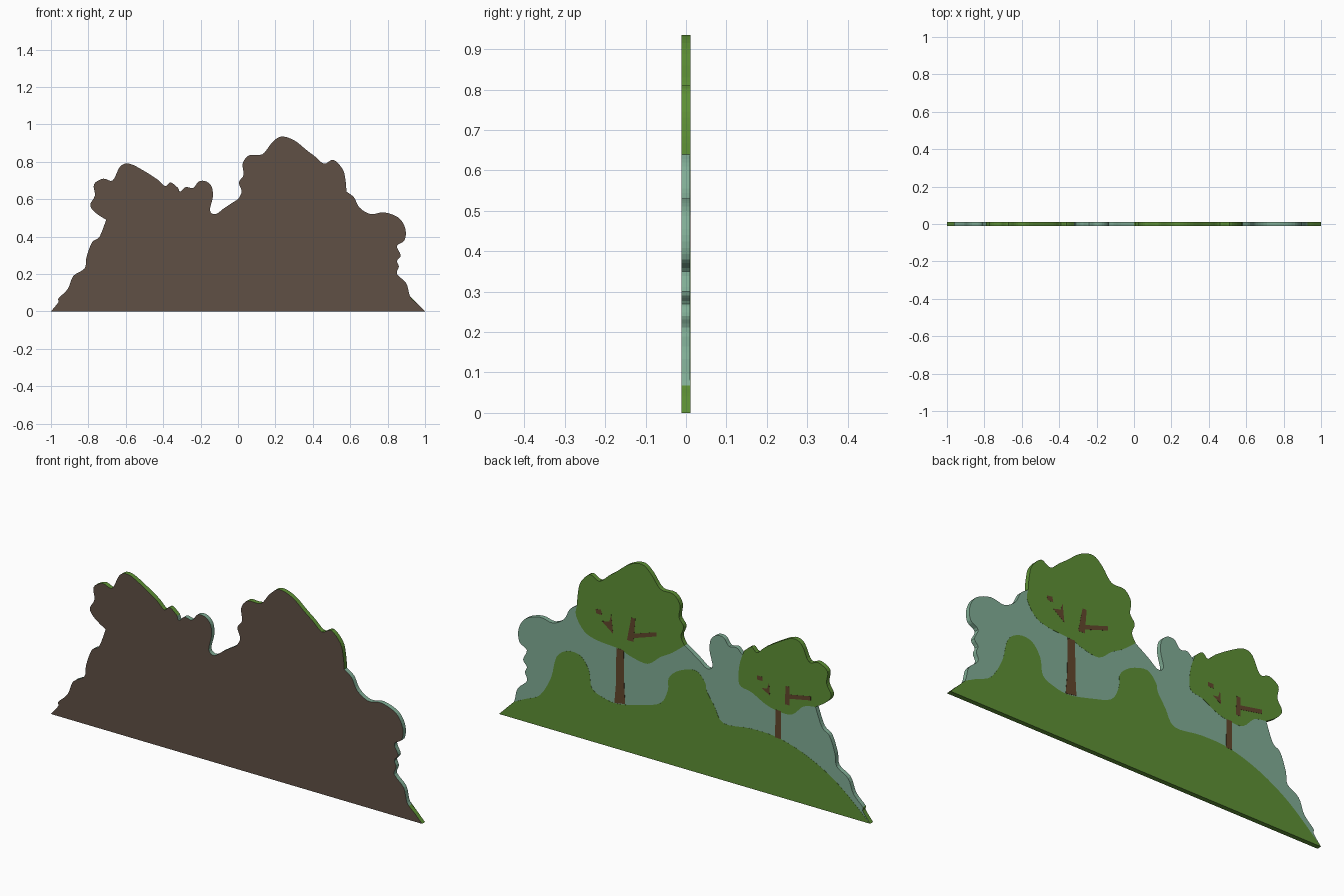
import bpy, bmesh

if "Cube" in bpy.data.objects:
    bpy.data.objects.remove(bpy.data.objects["Cube"])

HALF = 0.0115          # half thickness of the whole board
BACK = HALF - 0.001    # back face of the bare board


def material(name, rgb):
    m = bpy.data.materials.new(name)
    m.diffuse_color = tuple((c / 255) ** 2.2 for c in rgb) + (1,)
    m.use_nodes = True
    m.node_tree.nodes["Principled BSDF"].inputs["Base Color"].default_value = m.diffuse_color
    return m


PLAIN = material("plain brown card", (96, 81, 71))
TEAL = material("misty teal", (128, 172, 148))
GREEN = material("leaf green", (94, 143, 56))
BARK = material("bark brown", (98, 72, 48))


def smooth(pts, n=4):
    """Catmull-Rom curve through an open list of points."""
    out = []
    for i in range(len(pts) - 1):
        p0, p1, p2 = pts[max(i - 1, 0)], pts[i], pts[i + 1]
        p3 = pts[min(i + 2, len(pts) - 1)]
        for k in range(n):
            t = k / n
            out.append(tuple(
                0.5 * (2 * b + (c - a) * t + (2 * a - 5 * b + 4 * c - d) * t * t
                       + (3 * b - a - 3 * c + d) * t ** 3)
                for a, b, c, d in zip(p0, p1, p2, p3)))
    out.append(pts[-1])
    return out


def slab(name, outline, y0, y1, mats, rule=None):
    """Extrude an x-z outline from y0 to y1; rule picks a material slot per face."""
    bm = bmesh.new()
    f = bm.faces.new([bm.verts.new((x, y0, z)) for x, z in outline])
    ext = bmesh.ops.extrude_face_region(bm, geom=[f], use_keep_orig=True)
    for v in ext["geom"]:
        if isinstance(v, bmesh.types.BMVert):
            v.co.y = y1
    bmesh.ops.recalc_face_normals(bm, faces=bm.faces)
    if rule:
        for face in bm.faces:
            face.material_index = rule(face.normal, face.calc_center_median())
    me = bpy.data.meshes.new(name)
    bm.to_mesh(me)
    bm.free()
    for m in mats:
        me.materials.append(m)
    ob = bpy.data.objects.new(name, me)
    bpy.context.collection.objects.link(ob)
    return ob


# Silhouette, split where foliage changes colour
left_edge = smooth([(-1, 0), (-.96, .05), (-.96, .07), (-.91, .12), (-.88, .19), (-.82, .23),
                    (-.81, .29), (-.78, .37), (-.74, .40), (-.705, .49)])
small_top = smooth([(-.705, .49), (-.765, .53), (-.79, .57), (-.765, .62), (-.77, .68),
                    (-.72, .71), (-.67, .70), (-.63, .775), (-.58, .79), (-.50, .75),
                    (-.43, .705), (-.39, .67), (-.36, .69), (-.32, .66)])
middle_edge = smooth([(-.32, .66), (-.31, .64), (-.28, .665), (-.24, .66), (-.21, .695),
                      (-.17, .695), (-.14, .665), (-.135, .61), (-.15, .54), (-.12, .52),
                      (-.07, .555), (0, .60)])
big_top = smooth([(0, .60), (.02, .64), (.005, .69), (.03, .73), (.025, .79), (.06, .835),
                  (.13, .84), (.18, .90), (.23, .935), (.30, .915), (.37, .86), (.41, .83),
                  (.46, .79), (.51, .81), (.56, .76), (.575, .70), (.58, .64)])
right_edge = smooth([(.58, .64), (.62, .61), (.65, .555), (.71, .52), (.78, .53), (.86, .50),
                     (.895, .44), (.89, .38), (.85, .35), (.87, .30), (.85, .27), (.86, .24),
                     (.85, .20), (.90, .15), (.92, .08), (.96, .04), (1, 0)])
outline = left_edge + small_top[1:] + middle_edge[1:] + big_top[1:] + right_edge[1:]


def board_colour(n, c):
    if n.y < -0.9:
        return 0
    if n.y > 0.9:
        return 1
    crown = (-.80 < c.x < -.32 and c.z > .49) or (0 < c.x < .58 and c.z > .60)
    return 2 if crown or c.z < .07 else 1


slab("scenery_board", outline, -HALF, BACK, [PLAIN, TEAL, GREEN], board_colour)

# Hill with two bushes, painted on the back
hill = smooth([(-1, 0), (-.83, .145), (-.67, .235), (-.51, .285), (-.36, .292), (-.21, .278),
               (-.16, .35), (-.12, .41), (-.11, .45), (-.06, .495), (.03, .47), (.085, .42),
               (.09, .36), (.13, .285), (.24, .247), (.36, .22), (.44, .23), (.50, .26),
               (.515, .34), (.56, .40), (.63, .405), (.69, .36), (.72, .25), (.78, .15),
               (.86, .11), (.92, .08)])
slab("hill_and_bushes", hill + [(.96, .04), (1, 0)], BACK, HALF - .0005, [GREEN])

# Tree crowns: silhouette top closed by a painted lower edge
small_low = smooth([(-.32, .66), (-.295, .58), (-.295, .49), (-.36, .47), (-.44, .43),
                    (-.51, .415), (-.58, .42), (-.64, .475), (-.705, .49)])
big_low = smooth([(.58, .64), (.585, .59), (.54, .525), (.47, .50), (.35, .49), (.29, .47),
                  (.20, .458), (.13, .51), (.07, .545), (0, .60)])
slab("small_tree_crown", small_top + small_low[1:-1], BACK, HALF - .0005, [GREEN])
slab("big_tree_crown", big_top + big_low[1:-1], BACK, HALF - .0005, [GREEN])

# Trunks and branches, painted over the crowns
bark = {
    "big_tree_trunk": [(.32, .23), (.325, .31), (.328, .49), (.367, .49), (.37, .31), (.378, .22)],
    "big_tree_upright_branch": [(.275, .545), (.265, .66), (.287, .66), (.31, .545)],
    "big_tree_side_branch": [(.30, .555), (.15, .605), (.15, .625), (.29, .58)],
    "big_tree_fork": [(.385, .555), (.395, .645), (.405, .61), (.445, .60)],
    "big_tree_twig": [(.445, .63), (.45, .655), (.48, .65), (.475, .63)],
    "small_tree_trunk": [(-.52, .284), (-.52, .42), (-.49, .42), (-.488, .284)],
    "small_tree_upright_branch": [(-.565, .46), (-.565, .55), (-.545, .55), (-.54, .46)],
    "small_tree_side_branch": [(-.55, .49), (-.68, .515), (-.68, .535), (-.55, .51)],
    "small_tree_fork": [(-.46, .48), (-.455, .54), (-.445, .51), (-.415, .505)],
    "small_tree_twig": [(-.42, .54), (-.42, .56), (-.39, .56), (-.39, .54)],
}
for name, pts in bark.items():
    slab(name, pts, BACK, HALF, [BARK])
